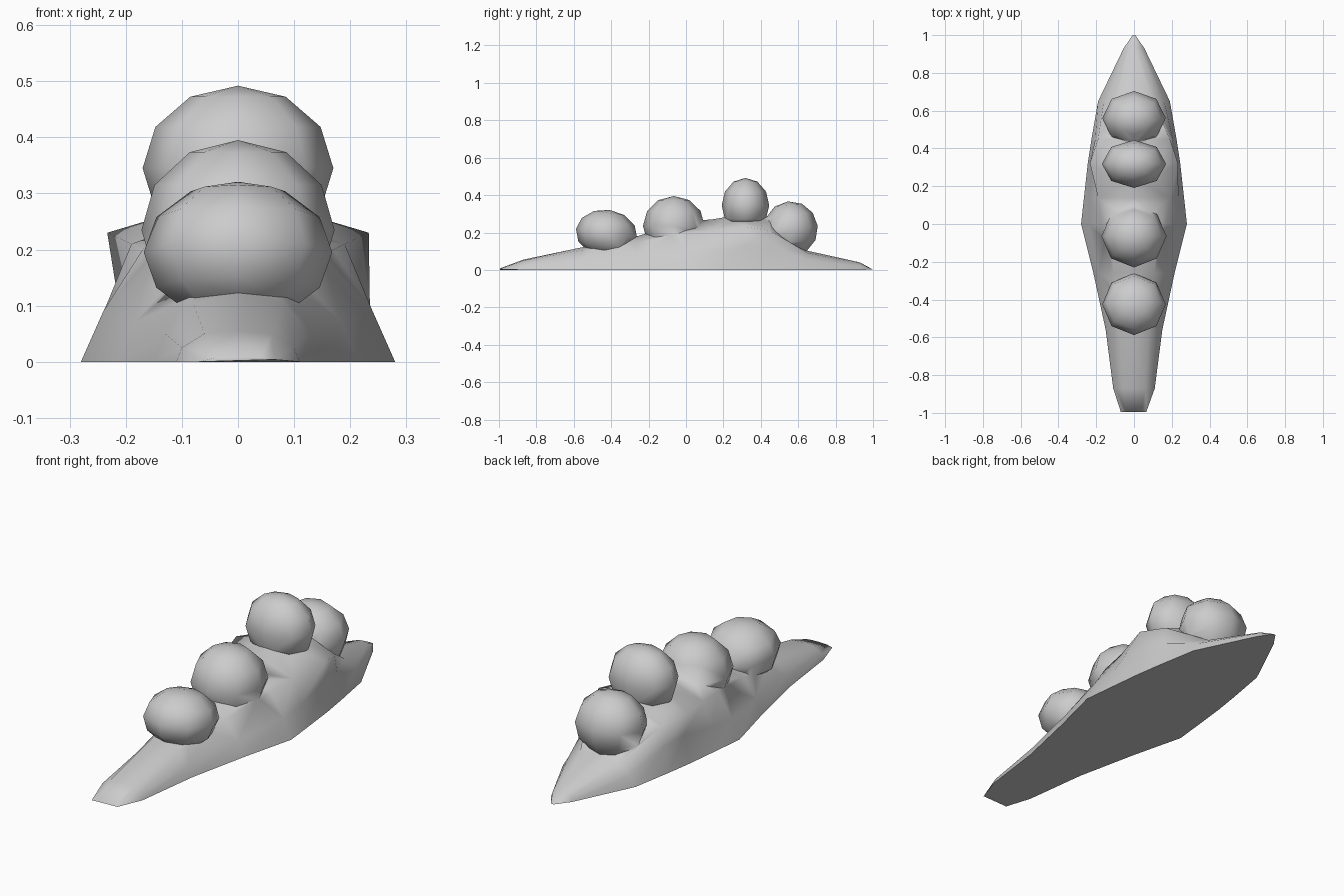
import bpy, bmesh, math
from mathutils import Matrix, Vector

if "Cube" in bpy.data.objects:
    bpy.data.objects.remove(bpy.data.objects["Cube"])

def add_object(name, bm):
    bmesh.ops.recalc_face_normals(bm, faces=bm.faces[:])
    me = bpy.data.meshes.new(name)
    bm.to_mesh(me)
    bm.free()
    ob = bpy.data.objects.new(name, me)
    bpy.context.collection.objects.link(ob)
    return ob

# Mound: y, base half width, (x, z) lower side, (x, z) shoulder, crest height
sections = [
    (-.995, .07, (.065, .004), (.04, .007), .008),
    (-.87, .11, (.10, .025), (.06, .05), .055),
    (-.56, .15, (.13, .05), (.08, .105), .12),
    (-.26, .215, (.185, .07), (.11, .15), .18),
    (0, .28, (.24, .09), (.17, .20), .26),
    (.14, .265, (.235, .10), (.19, .21), .27),
    (.32, .245, (.217, .13), (.233, .23), .30),
    (.45, .225, (.205, .12), (.19, .21), .28),
    (.65, .19, (.16, .05), (.10, .09), .10),
    (.93, .055, (.048, .02), (.025, .035), .04),
    (1, .008, (.007, .002), (.004, .004), .005)]
bm = bmesh.new()
rings = []
for y, w, lo, hi, top in sections:
    half = [(w, 0), lo, hi]
    pts = half + [(0, top)] + [(-x, z) for x, z in reversed(half)]
    rings.append([bm.verts.new((x, y, z)) for x, z in pts])
for a, b in zip(rings, rings[1:]):
    n = len(a)
    for i in range(n):
        bm.faces.new((a[i], a[(i + 1) % n], b[(i + 1) % n], b[i]))
bm.faces.new(rings[0])
bm.faces.new(rings[-1])
mound = add_object("mound", bm)

# Four rounded knobs: y, z centre, half sizes, tilt about x
knobs = [
    (-.425, .195, (.168, .165, .127), 8),
    (-.065, .235, (.172, .165, .16), 0),
    (.318, .345, (.170, .127, .147), 0),
    (.56, .22, (.168, .145, .147), -6)]
for i, (y, z, size, tilt) in enumerate(knobs):
    bm = bmesh.new()
    bmesh.ops.create_uvsphere(bm, u_segments=8, v_segments=6, radius=1)
    m = (Matrix.Translation((0, y, z)) @ Matrix.Rotation(math.radians(-tilt), 4, 'X')
         @ Matrix.Diagonal((*size, 1)))
    bmesh.ops.transform(bm, matrix=m, verts=bm.verts[:])
    knob = add_object("knob_cutter_%d" % i, bm)
    knob.hide_render = True
    mod = mound.modifiers.new("join_knob", 'BOOLEAN')
    mod.operation = 'UNION'
    mod.solver = 'EXACT'
    mod.object = knob

# Fuse knobs into one smooth body
bpy.context.view_layer.objects.active = mound
mound.select_set(True)
for mod in mound.modifiers[:]:
    bpy.ops.object.modifier_apply(modifier=mod.name)
for ob in [o for o in bpy.data.objects if o != mound]:
    bpy.data.objects.remove(ob)
bm = bmesh.new()
bm.from_mesh(mound.data)
bmesh.ops.remove_doubles(bm, verts=bm.verts[:], dist=.012)
bmesh.ops.triangulate(bm, faces=[f for f in bm.faces if len(f.verts) > 4])
bm.to_mesh(mound.data)
bm.free()
for p in mound.data.polygons:
    p.use_smooth = True
bpy.ops.object.shade_smooth_by_angle(angle=math.radians(75))
